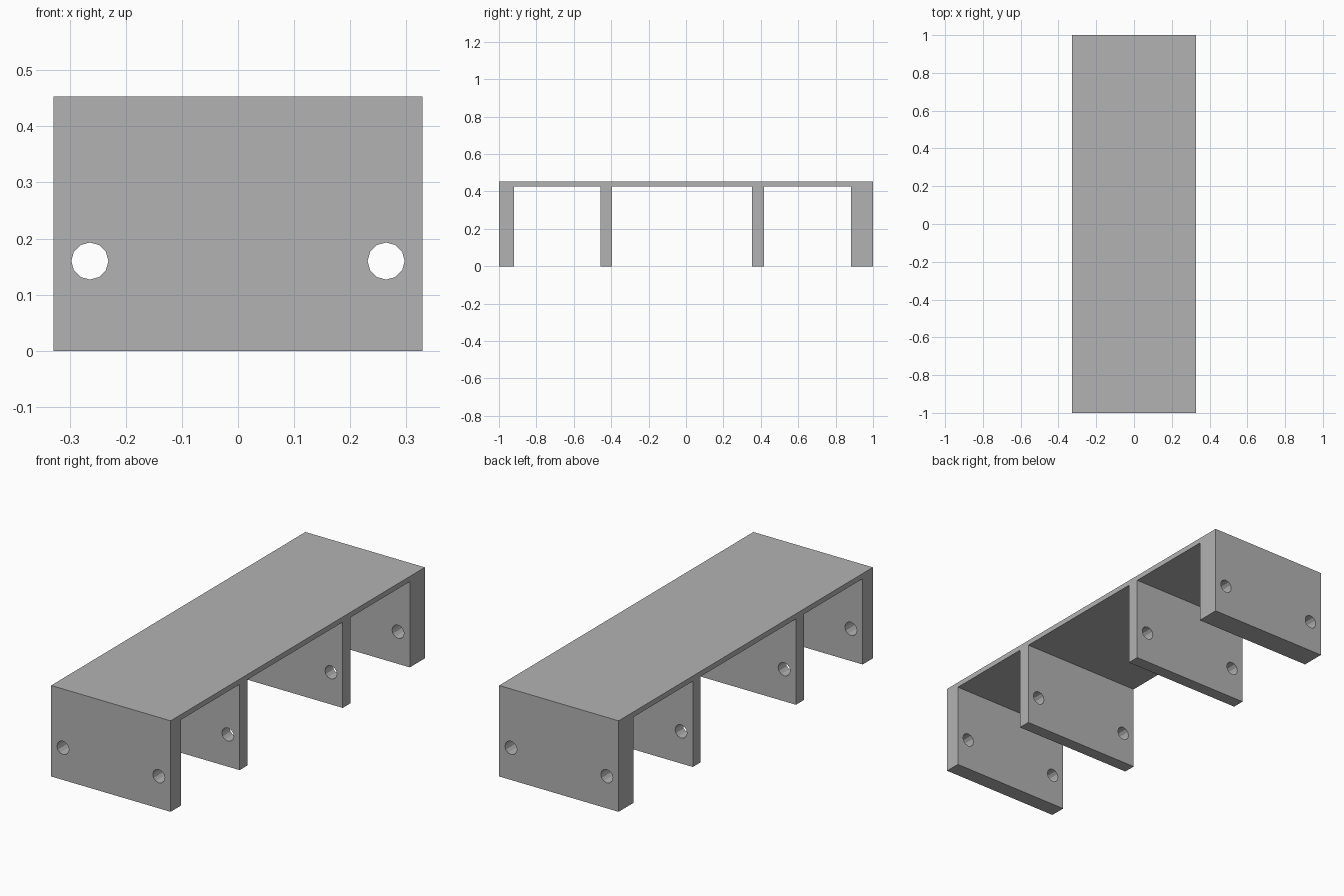
import bpy
import bmesh

cube = bpy.data.objects.get("Cube")
if cube:
    bpy.data.objects.remove(cube, do_unlink=True)

HALF_WIDTH = 0.329
TOP, UNDERSIDE = 0.453, 0.427
WALLS = [(-1.0, -0.92), (-0.457, -0.395), (0.354, 0.416), (0.882, 1.0)]
HOLE_X, HOLE_Z, HOLE_RADIUS, HOLE_SIDES = 0.264, 0.16, 0.033, 12

grey = bpy.data.materials.new("plain grey")
grey.use_nodes = True
grey.diffuse_color = (0.45, 0.45, 0.45, 1)
grey.node_tree.nodes["Principled BSDF"].inputs["Base Color"].default_value = (0.45, 0.45, 0.45, 1)


def add_object(name, bm):
    bmesh.ops.recalc_face_normals(bm, faces=bm.faces[:])
    mesh = bpy.data.meshes.new(name)
    bm.to_mesh(mesh)
    bm.free()
    mesh.materials.append(grey)
    obj = bpy.data.objects.new(name, mesh)
    bpy.context.collection.objects.link(obj)
    return obj


# Bracket: deck and four walls as one side profile, extruded across the width
profile = [(-1.0, TOP)]
for start, end in WALLS:
    profile += [(start, UNDERSIDE), (start, 0), (end, 0), (end, UNDERSIDE)]
profile.append((1.0, TOP))
# The outer walls run straight up to the deck edge
profile = [p for p in profile if not (abs(p[0]) == 1.0 and p[1] == UNDERSIDE)]

bm = bmesh.new()
side = bm.faces.new([bm.verts.new((-HALF_WIDTH, y, z)) for y, z in profile])
extruded = bmesh.ops.extrude_face_region(bm, geom=[side], use_keep_orig=True)
moved = [v for v in extruded["geom"] if isinstance(v, bmesh.types.BMVert)]
bmesh.ops.translate(bm, verts=moved, vec=(2 * HALF_WIDTH, 0, 0))
bracket = add_object("bracket", bm)

# Screw holes: a long rod on each side passes through every wall
bm = bmesh.new()
for x in (-HOLE_X, HOLE_X):
    rings = []
    for y in (-1.1, 1.1):
        ring = bmesh.ops.create_circle(bm, segments=HOLE_SIDES, radius=HOLE_RADIUS, cap_ends=True)["verts"]
        for v in ring:
            v.co = (x + v.co.x, y, HOLE_Z + v.co.y)
        rings.append(ring)
    for i in range(HOLE_SIDES):
        j = (i + 1) % HOLE_SIDES
        bm.faces.new((rings[0][i], rings[0][j], rings[1][j], rings[1][i]))
cutter = add_object("hole_cutter", bm)
cutter.hide_render = True

cut = bracket.modifiers.new("screw_holes", 'BOOLEAN')
cut.operation = 'DIFFERENCE'
cut.solver = 'EXACT'
cut.object = cutter

# Apply the cut and drop the helper
bpy.context.view_layer.objects.active = bracket
bracket.select_set(True)
bpy.ops.object.modifier_apply(modifier=cut.name)
bpy.data.objects.remove(cutter, do_unlink=True)
